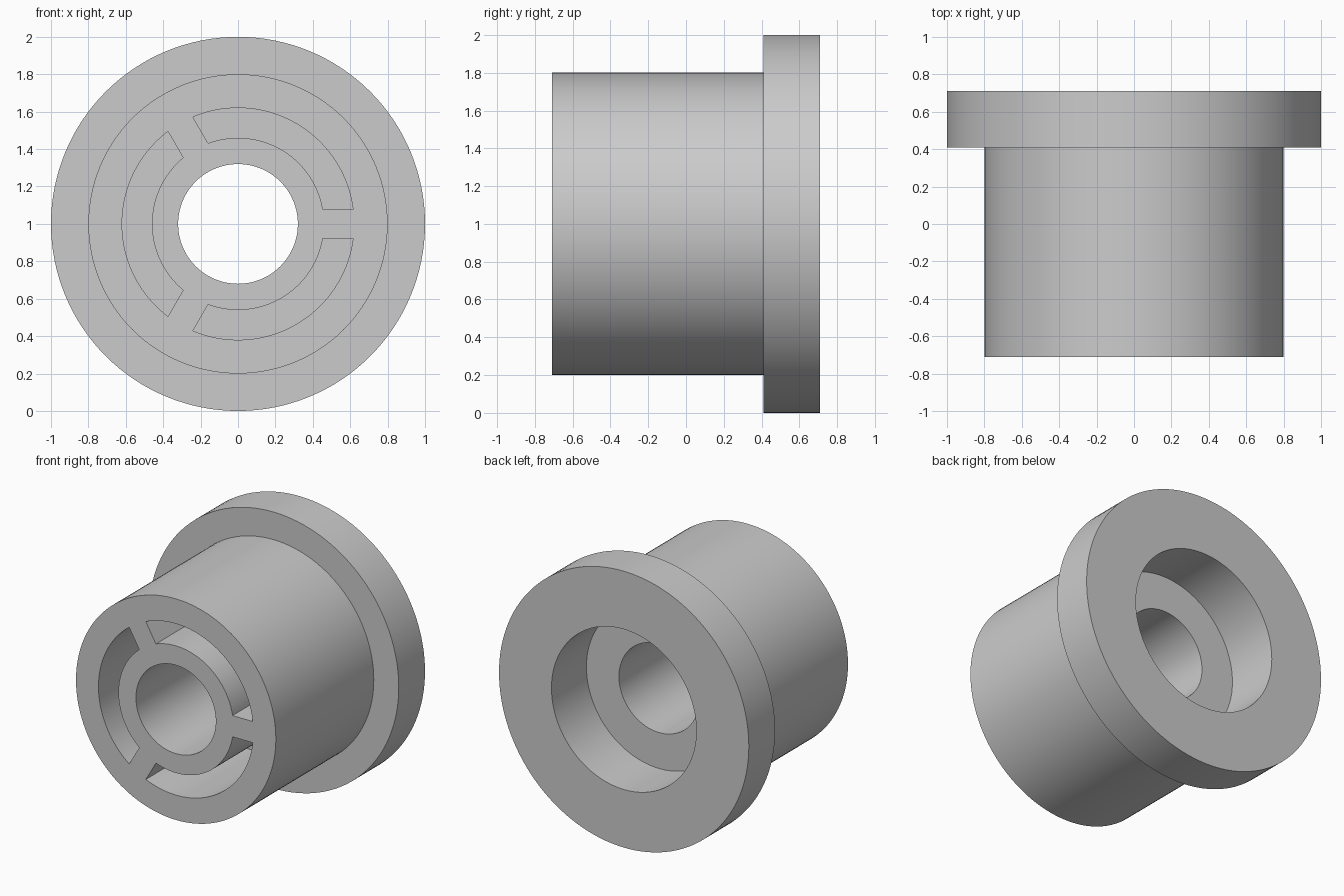
import bpy, bmesh, math
from mathutils import Vector, Matrix

cube = bpy.data.objects.get("Cube")
if cube:
    bpy.data.objects.remove(cube, do_unlink=True)

SEGMENTS = 128
FRONT, SHOULDER, BACK = -0.71, 0.41, 0.71
SEAT_FLOOR, POCKET_FLOOR = 0.31, 0.15
AXIS = Vector((0, 0, 1))  # centre of the part in x, z is 1 unit up

grey = bpy.data.materials.new("plain grey")
grey.use_nodes = True
colour = (0.6, 0.6, 0.6, 1)
grey.diffuse_color = colour
grey.node_tree.nodes["Principled BSDF"].inputs["Base Color"].default_value = colour


def make_object(name, bm):
    bmesh.ops.recalc_face_normals(bm, faces=bm.faces)
    mesh = bpy.data.meshes.new(name)
    bm.to_mesh(mesh)
    bm.free()
    mesh.materials.append(grey)
    obj = bpy.data.objects.new(name, mesh)
    bpy.context.collection.objects.link(obj)
    return obj


def lathe(name, profile):
    """Revolve a closed (radius, y) profile around the y axis."""
    bm = bmesh.new()
    verts = [bm.verts.new((r, y, 1)) for r, y in profile]
    edges = [bm.edges.new((v, verts[i - 1])) for i, v in enumerate(verts)]
    bmesh.ops.spin(bm, geom=verts + edges, cent=AXIS, axis=(0, 1, 0),
                   angle=math.tau, steps=SEGMENTS, use_merge=True)
    bmesh.ops.remove_doubles(bm, verts=bm.verts, dist=1e-5)
    return make_object(name, bm)


def arc(radius, half_rib, steps=44):
    """One third of a circle, trimmed by half a rib at both ends."""
    trim = math.asin(half_rib / radius)
    span = math.tau / 3 - 2 * trim
    return [(radius * math.cos(trim + span * i / steps),
             radius * math.sin(trim + span * i / steps)) for i in range(steps + 1)]


def pocket_cutters(name, inner, outer, half_rib):
    """Three curved prisms separated by parallel-sided ribs."""
    outline = arc(outer, half_rib) + arc(inner, half_rib)[::-1]
    bm = bmesh.new()
    for k in range(3):
        turn = Matrix.Rotation(k * math.tau / 3, 3, 'Y')
        verts = [bm.verts.new(turn @ Vector((x, FRONT - 0.1, z)) + AXIS)
                 for x, z in outline]
        face = bm.faces.new(verts)
        grown = bmesh.ops.extrude_face_region(bm, geom=[face], use_keep_orig=True)
        moved = [g for g in grown["geom"] if isinstance(g, bmesh.types.BMVert)]
        bmesh.ops.translate(bm, verts=moved, vec=(0, POCKET_FLOOR - FRONT + 0.1, 0))
    return make_object(name, bm)


# Flanged sleeve with through bore and wide seat in the back
bushing = lathe("flanged_bushing", [
    (0.32, FRONT), (0.8, FRONT), (0.8, SHOULDER), (1, SHOULDER),
    (1, BACK), (0.58, BACK), (0.58, SEAT_FLOOR), (0.32, SEAT_FLOOR)])

# Three blind pockets in the front, leaving a hub and three ribs
cutter = pocket_cutters("pocket_cutter", 0.46, 0.62, 0.077)
cut = bushing.modifiers.new("pockets", 'BOOLEAN')
cut.operation = 'DIFFERENCE'
cut.solver = 'EXACT'
cut.object = cutter
cutter.hide_render = True

bpy.ops.object.select_all(action='DESELECT')
bpy.context.view_layer.objects.active = bushing
bushing.select_set(True)
bpy.ops.object.modifier_apply(modifier=cut.name)
bpy.data.objects.remove(cutter, do_unlink=True)
bpy.ops.object.shade_smooth_by_angle(angle=math.radians(30))
